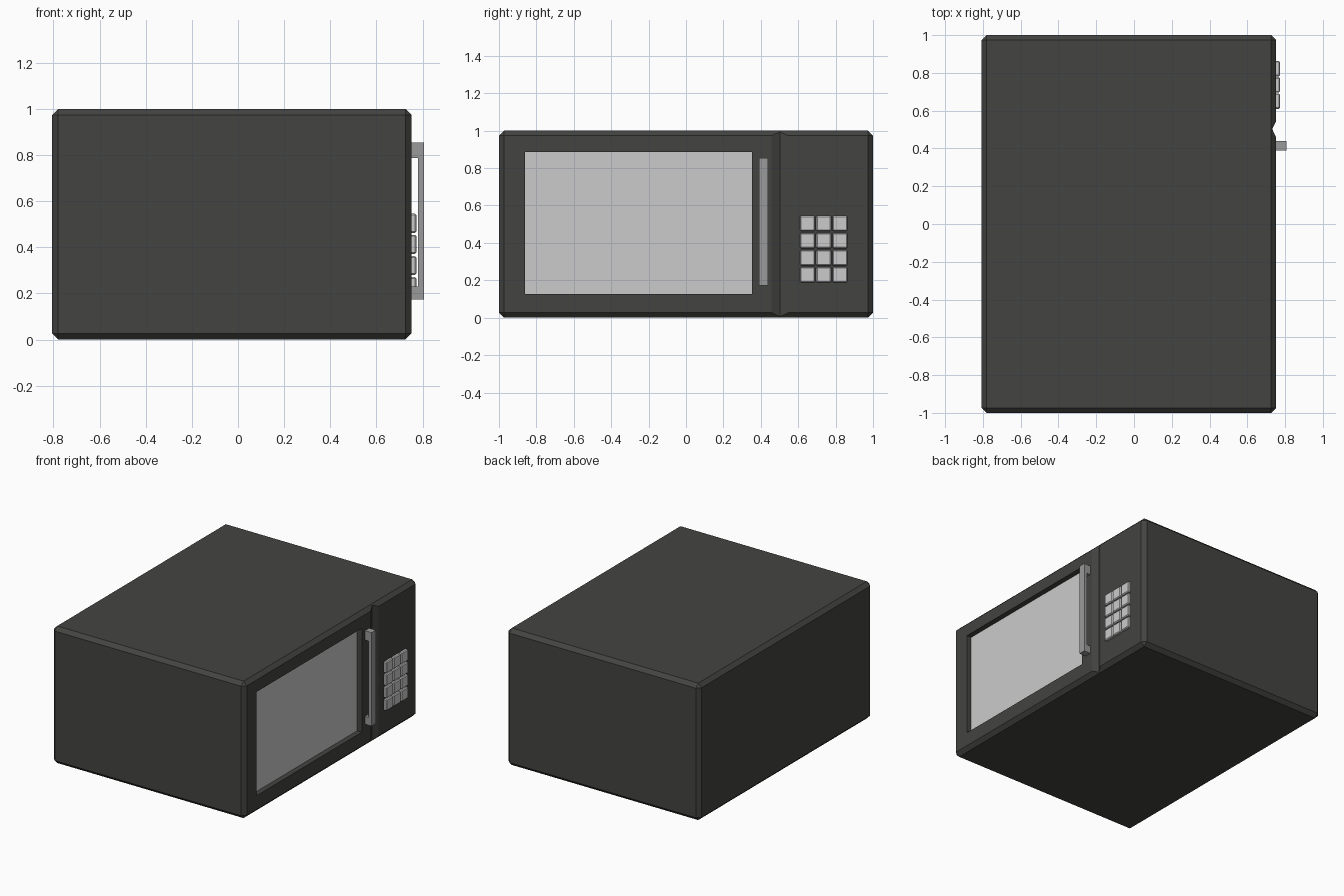
import bpy, bmesh

if "Cube" in bpy.data.objects:
    bpy.data.objects.remove(bpy.data.objects["Cube"])

FRONT = 0.753  # x of the door face


def material(name, rgb):
    m = bpy.data.materials.new(name)
    m.diffuse_color = (*rgb, 1)
    m.use_nodes = True
    m.node_tree.nodes["Principled BSDF"].inputs["Base Color"].default_value = m.diffuse_color
    return m


def finish(name, bm, mat=None):
    bmesh.ops.recalc_face_normals(bm, faces=bm.faces)
    me = bpy.data.meshes.new(name)
    bm.to_mesh(me)
    bm.free()
    ob = bpy.data.objects.new(name, me)
    bpy.context.collection.objects.link(ob)
    if mat:
        me.materials.append(mat)
    return ob


def add_box(bm, lo, hi, bevel=0):
    verts = bmesh.ops.create_cube(bm, size=1)["verts"]
    for v in verts:
        for i in range(3):
            v.co[i] = (lo[i] + hi[i]) / 2 + v.co[i] * (hi[i] - lo[i])
    if bevel:
        edges = list({e for v in verts for e in v.link_edges})
        bmesh.ops.bevel(bm, geom=edges, offset=bevel, segments=1, affect='EDGES')


def box(name, lo, hi, bevel=0, mat=None):
    bm = bmesh.new()
    add_box(bm, lo, hi, bevel)
    return finish(name, bm, mat)


def prism(name, profile, z0, z1):
    bm = bmesh.new()
    face = bm.faces.new([bm.verts.new((x, y, z0)) for x, y in profile])
    new = bmesh.ops.extrude_face_region(bm, geom=[face])["geom"]
    bmesh.ops.translate(bm, vec=(0, 0, z1 - z0),
                        verts=[g for g in new if isinstance(g, bmesh.types.BMVert)])
    return finish(name, bm)


def cut(target, cutter):
    mod = target.modifiers.new("cut", 'BOOLEAN')
    mod.operation, mod.solver, mod.object = 'DIFFERENCE', 'EXACT', cutter
    cutter.hide_render = True
    cutter.display_type = 'WIRE'


black = material("black_casing", (0.057, 0.057, 0.053))
grey = material("handle_grey", (0.32, 0.32, 0.32))

# Casing with chamfered edges
casing = box("casing", (-0.807, -1, 0), (FRONT, 1, 1), 0.027, black)

# Window recess and the V groove between door and control panel
WIN_Y, WIN_Z, DEPTH = (-0.86, 0.353), (0.128, 0.886), 0.04
cut(casing, box("window_cutter", (FRONT - DEPTH, WIN_Y[0], WIN_Z[0]),
                (FRONT + 0.1, WIN_Y[1], WIN_Z[1])))
cut(casing, prism("groove_cutter", [(FRONT - 0.021, 0.502), (FRONT + 0.021, 0.591),
                                    (FRONT + 0.021, 0.413)], -0.1, 1.1))

# Window pane at the back of the recess
box("window_pane", (FRONT - DEPTH - 0.004, WIN_Y[0], WIN_Z[0]),
    (FRONT - DEPTH + 0.002, WIN_Y[1], WIN_Z[1]))

# Handle: one C-shaped profile in x-z, extruded across y
bm = bmesh.new()
X0, X1, XB = FRONT - 0.002, 0.807, 0.781
outline = [(X0, 0.173), (X1, 0.173), (X1, 0.855), (X0, 0.855),
           (X0, 0.788), (XB, 0.788), (XB, 0.23), (X0, 0.23)]
f = bm.faces.new([bm.verts.new((x, 0.389, z)) for x, z in outline])
new = bmesh.ops.extrude_face_region(bm, geom=[f])["geom"]
bmesh.ops.translate(bm, vec=(0, 0.05, 0),
                    verts=[g for g in new if isinstance(g, bmesh.types.BMVert)])
finish("door_handle", bm, grey)

# Keypad: three columns by four rows of chamfered buttons
bm = bmesh.new()
for col in range(3):
    for row in range(4):
        y, z = 0.61 + col * 0.086, 0.188 + row * 0.0915
        add_box(bm, (FRONT - 0.01, y, z), (0.773, y + 0.081, z + 0.083), 0.006)
finish("keypad_buttons", bm)
